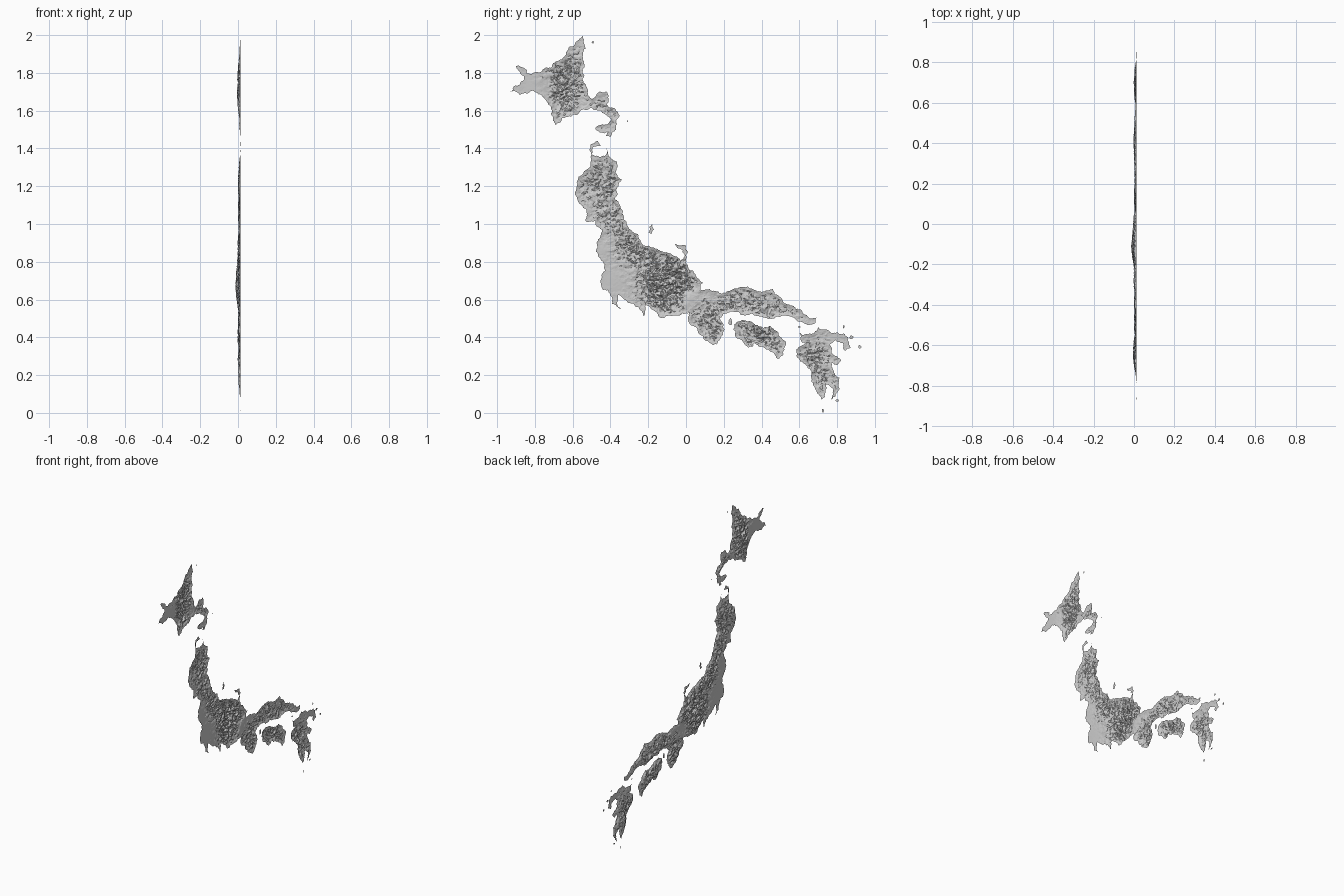
import bpy, bmesh, math, random
from mathutils import Vector, noise, kdtree
from mathutils.geometry import delaunay_2d_cdt

random.seed(4)
SEA = 0.013      # x of the flat coast; mountains rise towards -x
STEP = 0.0075    # terrain grid spacing

# Coast outlines as y,z pairs in hundredths of a unit
NORTH_ISLAND = [
    -54.5, 200, -53, 193, -54, 186, -54, 179, -52, 171, -50, 166, -47.5, 168, -42, 170,
    -41, 166, -42, 163, -37.5, 161, -35.5, 158, -36.5, 153, -37, 150, -40, 146, -42.5, 146.5,
    -40.5, 149, -45, 148.5, -48, 151, -43, 152.5, -39.5, 155.5, -42, 157.5, -45, 160, -50, 161.5,
    -55, 160.5, -61, 157, -69, 152.5, -70.5, 155, -71.5, 162, -75.5, 167, -82.5, 170, -88, 168.5,
    -93, 170, -88, 174, -85.5, 176.5, -90, 183.5, -89, 184, -84, 179.5, -77, 180.5, -71, 183,
    -65.5, 187.5, -61.5, 194]
MAIN_ISLAND = [
    -50.5, 142, -47, 144, -45, 141.5, -49.5, 140.5, -50, 137, -46, 135.5, -43, 136, -42, 140,
    -40.5, 135.5, -36.5, 133, -36.5, 126, -34, 123.5, -37, 118, -37.5, 113, -33.5, 107, -31.5, 101,
    -28.5, 96, -24, 91.5, -18, 87.5, -12.5, 85.5, -7, 83.5, -3, 80, -1.5, 81.5, -2, 86.5,
    -6, 89.5, 0, 88.5, 0.5, 82.5, 0, 79.5, 4, 75, 9, 69, 7.5, 64.5, 14, 64.5,
    19, 63, 28, 66.5, 36.5, 65, 46, 65.5, 49, 61.5, 54, 57.5, 58, 55, 64.5, 51,
    69, 50.5, 68.5, 47.5, 64.5, 46.5, 59, 48.5, 55, 51, 47, 50.5, 40, 51, 35, 52.5,
    27.5, 53.5, 22, 53, 18, 50.5, 20.5, 44, 18, 39, 14, 36, 9, 40.5, 6, 44]
MAIN_ISLAND_PACIFIC = [
    1, 48.5, 1, 51, 3.5, 56, 2, 60, 0, 57, 1, 52.5, -5, 51.5, -14, 50.5, -16, 53.5, -21.5, 57.5,
    -22.5, 51, -26.5, 56, -31, 58.5, -36, 62.5, -34.5, 55, -39, 57.5, -41, 64.5, -44, 65,
    -44.5, 72, -43, 78.5, -46.5, 83, -46.5, 92, -44.5, 97, -48, 101.5, -53, 101.5, -53, 108,
    -57.5, 113, -57.5, 121, -54, 128, -50.5, 132.5]
SOUTH_EAST_ISLAND = [
    27, 48, 33, 48.5, 38, 46.5, 44.5, 46, 48.5, 43, 53, 36.5, 51.5, 31, 48.5, 28.5,
    43.5, 33.5, 39, 35, 36.5, 37, 33, 34.5, 29.5, 38.5, 26, 41]
SOUTH_WEST_ISLAND = [
    60, 42.5, 64.5, 41.5, 70, 45.5, 75, 44, 77, 42, 80.5, 42.5, 86, 40, 87, 34.5, 84, 33,
    83, 37, 79, 38.5, 76, 36, 77, 32, 80, 30, 82, 27.5, 80, 25, 77, 26.5, 79, 20, 81.5, 18.5,
    80.5, 11.5, 77, 7, 78, 12.5, 74, 15, 72, 7, 68.5, 12.5, 66.5, 22, 63, 26,
    58.5, 29.5, 60, 35, 63, 36.5]
WEST_SEA_ISLAND = [-18, 100, -19.5, 98.5, -19, 97, -20, 95.5, -18, 95, -17, 97, -17.5, 98]

# Mountain masses: y, z, radius, height
RANGES = [(-.10, .74, .13, .018), (-.12, .62, .10, .014), (-.62, 1.78, .11, .013),
          (-.66, 1.65, .08, .012), (-.43, 1.58, .09, .009), (-.40, 1.24, .10, .009),
          (-.52, 1.20, .07, .008), (-.38, 1.06, .10, .010), (-.28, .88, .10, .012),
          (.13, .48, .10, .011), (.30, .60, .12, .008), (.52, .55, .12, .006),
          (.40, .40, .12, .013), (.68, .28, .10, .012), (.74, .15, .08, .006), (.02, .68, .06, .007)]
PLAINS = [(-.40, .70, .09), (-.82, 1.73, .08), (.03, .60, .04), (-.44, .86, .04), (.79, .40, .03)]


def ragged(flat, depth=4, rough=0.2):
    """Closed coast with midpoint-displaced, crinkled edges."""
    pts = [Vector((flat[i] / 100, flat[i + 1] / 100)) for i in range(0, len(flat), 2)]
    for _ in range(depth):
        out = []
        for a, b in zip(pts, pts[1:] + pts[:1]):
            out.append(a)
            d = b - a
            if d.length > 0.007:
                out.append((a + b) / 2 + Vector((-d.y, d.x)) * random.uniform(-rough, rough))
        pts = out
    return pts


def relief(p, coast_distance):
    h = 0.0035
    for y, z, r, top in RANGES:
        h += top * math.exp(-((p.x - y) ** 2 + (p.y - z) ** 2) / (r * r))
    for y, z, r in PLAINS:
        h *= 1 - 0.93 * math.exp(-((p.x - y) ** 2 + (p.y - z) ** 2) / (r * r))
    q = Vector((p.x * 20, p.y * 26, 3.1))
    ridge = 1 - abs(noise.fractal(q, 0.85, 2.1, 4)) * 1.4
    return min(h, .028) * max(ridge, 0.0) * min(0.12 + coast_distance / 0.022, 1.0)


def island(name, coast):
    """Triangulated terrain sheet inside a coast outline."""
    n = len(coast)
    pts = list(coast)
    tree = kdtree.KDTree(n)
    for i, c in enumerate(coast):
        tree.insert((c.x, c.y, 0), i)
    tree.balance()
    y0, y1 = min(c.x for c in coast), max(c.x for c in coast)
    z0, z1 = min(c.y for c in coast), max(c.y for c in coast)
    for i in range(int((y1 - y0) / STEP) + 1):
        for j in range(int((z1 - z0) / STEP) + 1):
            p = Vector((y0 + (i + random.uniform(.2, .8)) * STEP, z0 + (j + random.uniform(.2, .8)) * STEP))
            if tree.find((p.x, p.y, 0))[2] > STEP * 0.5:
                pts.append(p)
    verts, _, faces, *_ = delaunay_2d_cdt(pts, [], [list(range(n))], 1, 1e-5)
    used = sorted({i for f in faces for i in f})
    remap = {old: new for new, old in enumerate(used)}
    co = []
    for i in used:
        v = verts[i]
        co.append((SEA - relief(v, tree.find((v.x, v.y, 0))[2]), v.x, v.y))
    me = bpy.data.meshes.new(name)
    me.from_pydata(co, [], [[remap[i] for i in f] for f in faces])
    # mountain side faces -x
    bm = bmesh.new()
    bm.from_mesh(me)
    bm.normal_update()
    bmesh.ops.reverse_faces(bm, faces=[f for f in bm.faces if f.normal.x > 0])
    bm.to_mesh(me)
    bm.free()
    bpy.context.collection.objects.link(bpy.data.objects.new(name, me))


# Large islands
island("north_island", ragged(NORTH_ISLAND))
island("main_island", ragged(MAIN_ISLAND + MAIN_ISLAND_PACIFIC))
island("south_east_island", ragged(SOUTH_EAST_ISLAND))
island("south_west_island", ragged(SOUTH_WEST_ISLAND))
island("west_sea_island", ragged(WEST_SEA_ISLAND, 3))

# Small islets: y, z, half width, half height
ISLETS = [(-.493, 1.962, .007, .008), (-.31, 1.545, .004, .006), (.235, .482, .012, .022),
          (.835, .457, .005, .010), (.92, .35, .010, .010), (.875, .40, .012, .012),
          (.725, .012, .006, .012), (.80, .065, .012, .007), (.60, .455, .008, .005)]
for k, (y, z, w, h) in enumerate(ISLETS):
    ring = []
    for s in range(9):
        a, r = s * math.tau / 9, random.uniform(.7, 1)
        ring += [100 * (y + w * r * math.cos(a)), 100 * (z + h * r * math.sin(a))]
    island(f"islet_{k + 1}", ragged(ring, 1))
